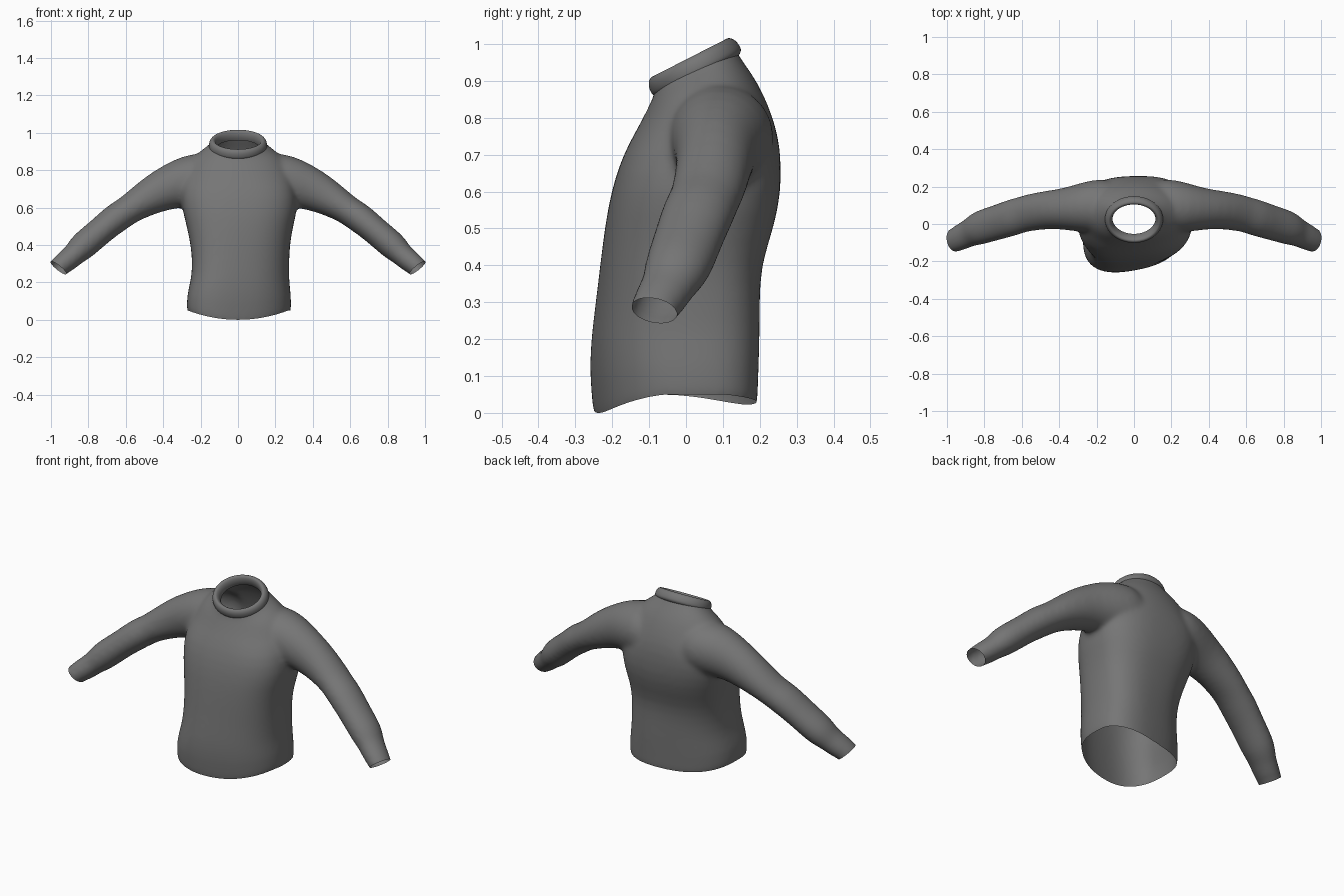
import bpy, bmesh
from math import cos, sin, pi, copysign
from mathutils import Vector

cube = bpy.data.objects.get("Cube")
if cube:
    bpy.data.objects.remove(cube)

knit = bpy.data.materials.new("grey_knit")
knit.use_nodes = True
GREY = (0.18, 0.18, 0.18, 1)
knit.diffuse_color = GREY
knit.node_tree.nodes["Principled BSDF"].inputs["Base Color"].default_value = GREY

SEG = 32


def ring(centre, u, v, power=2.0):
    """Closed (super)ellipse spanned by the half-axes u and v."""
    pts = []
    for i in range(SEG):
        c, s = cos(2 * pi * i / SEG), sin(2 * pi * i / SEG)
        c = copysign(abs(c) ** (2 / power), c)
        s = copysign(abs(s) ** (2 / power), s)
        pts.append(centre + u * c + v * s)
    return pts


def loft(bm, rings, capped):
    """Skin consecutive rings with quads."""
    loops = [[bm.verts.new(p) for p in r] for r in rings]
    faces = []
    for a, b in zip(loops, loops[1:]):
        for i in range(SEG):
            j = (i + 1) % SEG
            faces.append(bm.faces.new((a[i], a[j], b[j], b[i])))
    if capped:
        faces += [bm.faces.new(loops[0]), bm.faces.new(loops[-1])]
    bmesh.ops.recalc_face_normals(bm, faces=faces)


def make_object(name, bm):
    mesh = bpy.data.meshes.new(name)
    bm.to_mesh(mesh)
    bm.free()
    obj = bpy.data.objects.new(name, mesh)
    bpy.context.collection.objects.link(obj)
    mesh.materials.append(knit)
    return obj


def bake(obj):
    """Apply all modifiers of the object."""
    bpy.context.view_layer.update()
    graph = bpy.context.evaluated_depsgraph_get()
    result = bpy.data.meshes.new_from_object(obj.evaluated_get(graph))
    obj.modifiers.clear()
    obj.data = result
    result.materials.clear()
    result.materials.append(knit)


# Torso: front y, front z, back y, back z, half width, x centre, twist
TORSO = [
    (-.235, -.06, .18, -.06, .275, .005, .2),
    (-.238, .0, .18, .0, .28, .005, .2),
    (-.25, .1, .185, .1, .28, .005, .19),
    (-.248, .2, .19, .2, .264, .01, .18),
    (-.238, .3, .193, .3, .259, .015, .15),
    (-.23, .4, .2, .4, .266, .012, .1),
    (-.22, .5, .237, .5, .285, .01, .06),
    (-.204, .6, .26, .6, .312, .01, .03),
    (-.173, .7, .258, .72, .31, 0, 0),
    (-.127, .78, .238, .8, .285, 0, 0),
    (-.102, .83, .2, .89, .25, 0, 0),
    (-.087, .86, .16, .945, .195, 0, 0),
    (-.083, .878, .132, .987, .142, 0, 0),
    (-.095, .91, .12, 1.02, .13, 0, 0),
]
bm = bmesh.new()
rings = []
for yf, zf, yb, zb, hw, xc, twist in TORSO:
    front, back = Vector((xc, yf, zf)), Vector((xc, yb, zb))
    power = 2.6 if zf < .75 else 2.1
    rings.append(ring((front + back) / 2, Vector((hw, hw * twist, 0)),
                      (back - front) / 2, power))
loft(bm, rings, True)

# Sleeves: x, y, z, half height, half depth
SLEEVE = [
    (.1, .095, .75, .13, .14),
    (.18, .095, .75, .145, .148),
    (.27, .088, .74, .141, .135),
    (.365, .08, .71, .12, .112),
    (.45, .077, .672, .104, .103),
    (.55, .063, .612, .083, .1),
    (.6, .05, .577, .077, .096),
    (.655, .033, .542, .081, .099),
    (.72, .012, .488, .074, .095),
    (.8, -.012, .42, .076, .093),
    (.84, -.027, .385, .075, .089),
    (.88, -.048, .345, .06, .074),
    (.915, -.065, .315, .062, .073),
    (.963, -.089, .28, .053, .064),
    (1.0, -.102, .235, .052, .062),
]
for side in (1, -1):
    path = [Vector((side * x, y, z)) for x, y, z, _, _ in SLEEVE]
    rings = []
    for i, (p, row) in enumerate(zip(path, SLEEVE)):
        axis = path[min(i + 1, len(path) - 1)] - path[max(i - 1, 0)]
        axis.normalize()
        up = axis.cross(Vector((0, side, 0))).normalized()
        depth = up.cross(axis).normalized()
        rings.append(ring(p, up * row[3], depth * row[4]))
    loft(bm, rings, True)

# Fuse torso and sleeves into one smooth skin
body = make_object("sweater_body", bm)
sub = body.modifiers.new("round", 'SUBSURF')
sub.levels = 1
remesh = body.modifiers.new("fuse", 'REMESH')
remesh.mode = 'VOXEL'
remesh.voxel_size = .011
relax = body.modifiers.new("relax", 'SMOOTH')
relax.factor = .5
relax.iterations = 16
bake(body)

# Open the hem, neck and cuffs
bm = bmesh.new()
bm.from_mesh(body.data)
cuts = [((0, 0, 0), (0, 0, -1)), ((0, .025, .932), (0, -.454, .89))]
cuts += [((s * .963, -.087, .28), (s * .62, -.2, -.77)) for s in (1, -1)]
for co, no in cuts:
    bmesh.ops.bisect_plane(bm, geom=bm.verts[:] + bm.edges[:] + bm.faces[:],
                           plane_co=co, plane_no=no, clear_outer=True)

# Lift the hem at the sides and back
for v in bm.verts:
    fade = max(0, 1 - v.co.z / .25)
    if fade and abs(v.co.x) < .4:
        aside = min(1, (v.co.x / .27) ** 2)
        lift = .05 * aside + .13 * max(0, v.co.y) * (1 - aside)
        v.co.z += lift * fade
for f in bm.faces:
    f.smooth = True
bm.to_mesh(body.data)
bm.free()

# Rolled collar: radial offset and height in the tilted neck plane
COLLAR = [(-.036, -.018), (-.038, 0), (-.034, .02), (-.024, .035),
          (-.012, .035), (0, .022), (.004, .003), (.003, -.013), (-.012, -.022)]
slope, normal = Vector((0, .89, .454)), Vector((0, -.454, .89))
bm = bmesh.new()
loft(bm, [ring(Vector((0, .025, .932)) + normal * h,
               Vector((.153 + r, 0, 0)), slope * (.133 + r))
          for r, h in COLLAR], False)
bmesh.ops.recalc_face_normals(bm, faces=bm.faces[:])
for f in bm.faces:
    f.smooth = True
collar = make_object("collar", bm)
sub = collar.modifiers.new("round", 'SUBSURF')
sub.levels = sub.render_levels = 2
